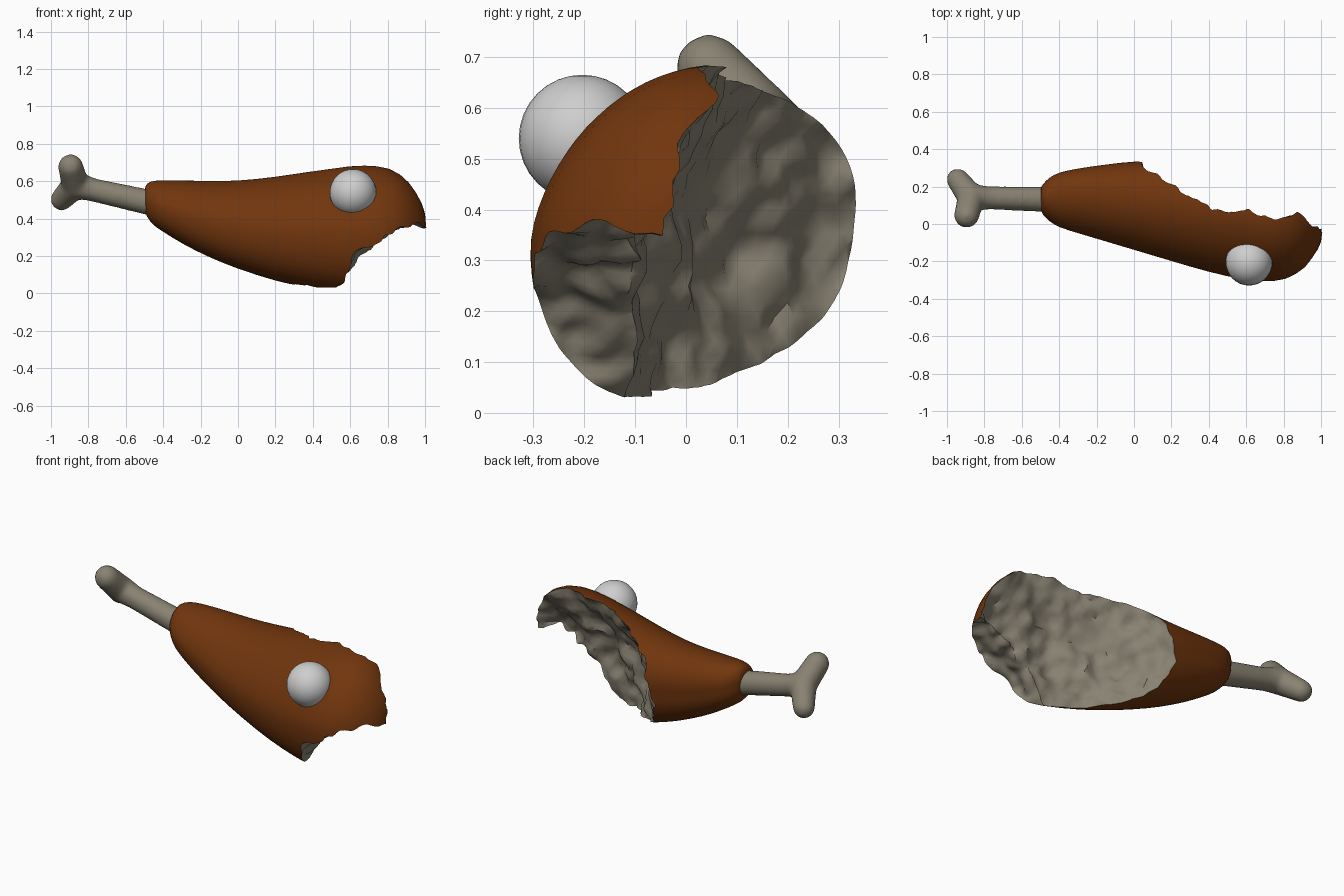
import bpy
import bmesh
from math import cos, sin, tau, radians, copysign
from mathutils import Matrix, Vector, noise

cube = bpy.data.objects.get("Cube")
if cube:
    bpy.data.objects.remove(cube, do_unlink=True)


def material(name, colour):
    mat = bpy.data.materials.new(name)
    mat.use_nodes = True
    mat.diffuse_color = (*colour, 1)
    mat.node_tree.nodes["Principled BSDF"].inputs["Base Color"].default_value = (*colour, 1)
    return mat


skin = material("roasted skin", (0.165, 0.036, 0.004))
pale = material("bone and inner meat", (0.25, 0.225, 0.17))
white = material("white", (0.62, 0.62, 0.62))


def make_object(name, bm, *materials):
    bmesh.ops.recalc_face_normals(bm, faces=bm.faces)
    mesh = bpy.data.meshes.new(name)
    bm.to_mesh(mesh)
    bm.free()
    for mat in materials:
        mesh.materials.append(mat)
    obj = bpy.data.objects.new(name, mesh)
    bpy.context.collection.objects.link(obj)
    return obj


def bake_modifiers(obj):
    graph = bpy.context.evaluated_depsgraph_get()
    mesh = bpy.data.meshes.new_from_object(obj.evaluated_get(graph))
    obj.modifiers.clear()
    obj.data = mesh


def smooth(obj, angle):
    bpy.ops.object.select_all(action="DESELECT")
    obj.select_set(True)
    bpy.context.view_layer.objects.active = obj
    bpy.ops.object.shade_smooth_by_angle(angle=radians(angle))


# Meat: rings along x, each with its y range and z range
RINGS = [
    (-.5, .08, .19, .45, .56),
    (-.49, .05, .21, .41, .59),
    (-.45, .01, .25, .36, .605),
    (-.4, -.02, .275, .33, .605),
    (-.3, -.05, .295, .265, .605),
    (-.15, -.095, .315, .19, .602),
    (0, -.14, .333, .13, .602),
    (.2, -.2, .335, .065, .624),
    (.4, -.26, .33, .02, .655),
    (.6, -.305, .32, -.012, .685),
    (.75, -.315, .27, 0, .69),
    (.87, -.28, .2, .06, .65),
    (.96, -.19, .1, .17, .54),
    (1.01, -.09, .02, .27, .42),
]
SIDES = 36
LEAN = .2


# Section: the upper half leans back, the lower half is fuller than an ellipse
def section(angle):
    c, s = cos(angle), sin(angle)
    if s >= 0:
        return c, s, LEAN * s
    return copysign(abs(c) ** .87, c), -abs(s) ** .87, 0


bm = bmesh.new()
loops = []
for x, y0, y1, z0, z1 in RINGS:
    ry, rz = (y1 - y0) / 2, (z1 - z0) / 2
    loop = []
    for i in range(SIDES):
        c, s, lean = section(tau * i / SIDES)
        loop.append(bm.verts.new((x, y0 + ry + c * ry + lean * rz, z0 + rz + s * rz)))
    loops.append(loop)
for a, b in zip(loops, loops[1:]):
    for i in range(SIDES):
        j = (i + 1) % SIDES
        bm.faces.new((a[i], a[j], b[j], b[i]))
bm.faces.new(loops[0])
bm.faces.new(loops[-1])
meat = make_object("meat", bm, skin, pale)
meat.modifiers.new("round", "SUBSURF").levels = 1


# Bites: crinkled, leaning ellipsoids cut out of the meat, leaving pale walls
def bite(name, centre, radii, lean):
    bm = bmesh.new()
    bmesh.ops.create_icosphere(bm, subdivisions=6, radius=1)
    for v in bm.verts:
        way = v.co.normalized()
        offset = Vector(r * c for r, c in zip(radii, v.co))
        offset.y += lean * offset.z
        p = offset + Vector(centre)
        rough = noise.noise(p * 6) * .04 + noise.noise(p * 17) * .03
        v.co = p + way * rough
    for f in bm.faces:
        f.material_index = 1
    cutter = make_object(name, bm, skin, pale)
    cutter.hide_render = True
    mod = meat.modifiers.new(name, "BOOLEAN")
    mod.operation = "DIFFERENCE"
    mod.solver = "EXACT"
    mod.object = cutter
    return cutter


cutters = [
    bite("back_bite", (.72, .63, .3), (.8, .74, .8), .2),
    bite("lower_bite", (.98, -.15, -.05), (.45, .6, .41), 0),
]
bake_modifiers(meat)
for cutter in cutters:
    bpy.data.objects.remove(cutter, do_unlink=True)
smooth(meat, 45)

# Bone: overlapping balls along a shaft and two knuckles, fused into one skin
neck = (-.78, .14, .555, .063)
fork = (-.87, .14, .58, .074)
PATHS = [
    ((-.4, .13, .47, .071), neck),
    (neck, fork),
    (fork, (-.895, .046, .678, .068)),
    (fork, (-.943, .238, .502, .06)),
]
bm = bmesh.new()
for start, end in PATHS:
    steps = 20
    for k in range(steps + 1):
        x, y, z, r = Vector(start).lerp(Vector(end), k / steps)
        bmesh.ops.create_icosphere(bm, subdivisions=3, radius=r,
                                   matrix=Matrix.Translation((x, y, z)))
bone = make_object("bone", bm, pale)
remesh = bone.modifiers.new("fuse", "REMESH")
remesh.mode = "VOXEL"
remesh.voxel_size = .012
soften = bone.modifiers.new("soften", "SMOOTH")
soften.iterations = 14
bake_modifiers(bone)
bone.data.materials.clear()
bone.data.materials.append(pale)
smooth(bone, 60)

# Ball set into the front of the meat
bm = bmesh.new()
bmesh.ops.create_uvsphere(bm, u_segments=32, v_segments=16, radius=.125,
                          matrix=Matrix.Translation((.615, -.204, .54)))
smooth(make_object("eye", bm, white), 40)
